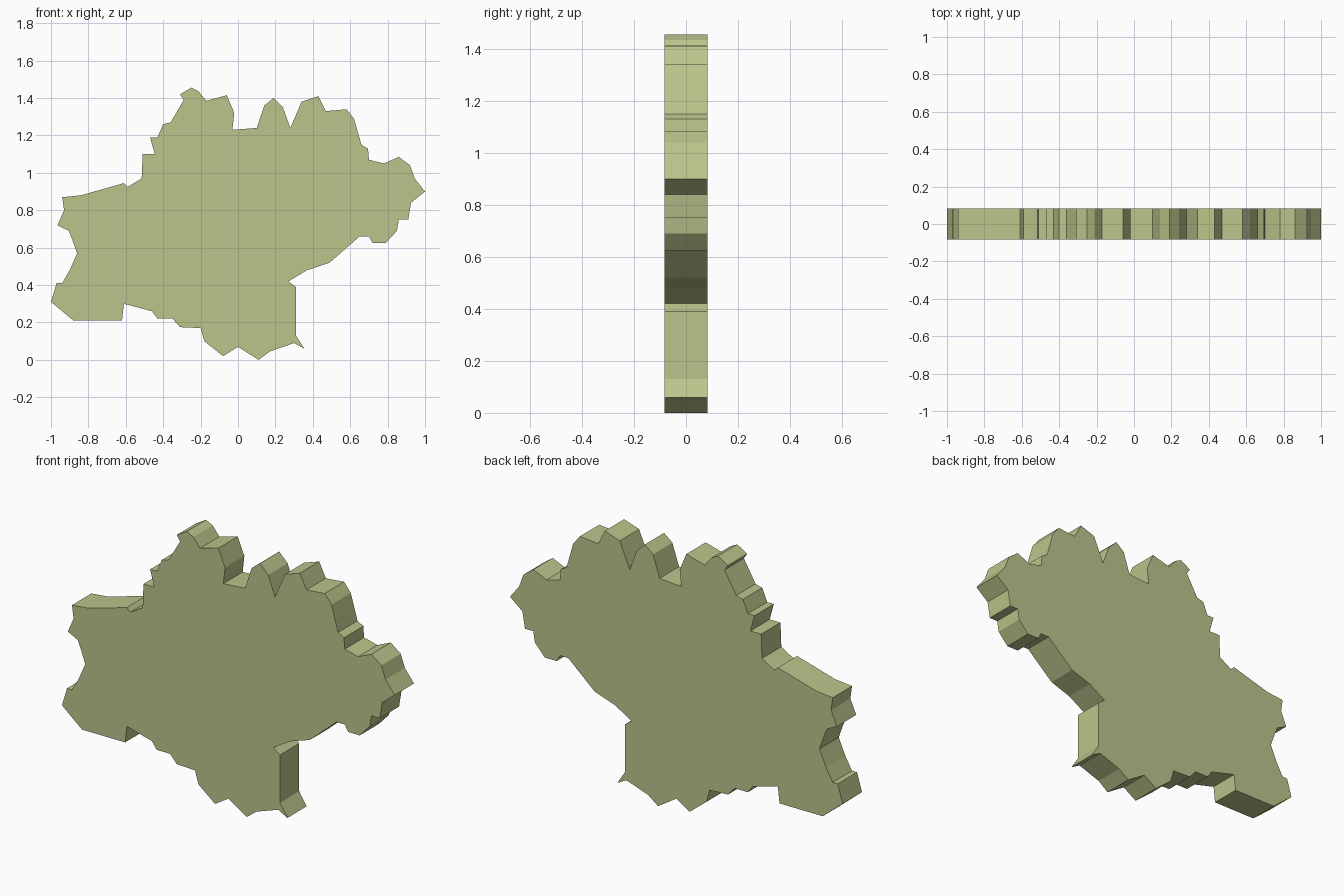
import bpy, bmesh

HALF_DEPTH = 0.083

# Jagged outline of the slab as (x, z), clockwise from the left tip
outline = [
    (-1.0, .31), (-.97, .41), (-.94, .41), (-.90, .48), (-.86, .57), (-.885, .64),
    (-.905, .69), (-.965, .72), (-.93, .80), (-.94, .87), (-.84, .88), (-.61, .945),
    (-.59, .925), (-.515, .97), (-.51, 1.10), (-.445, 1.10), (-.47, 1.19), (-.43, 1.19),
    (-.40, 1.26), (-.36, 1.27), (-.29, 1.39), (-.31, 1.42), (-.25, 1.455), (-.21, 1.435),
    (-.17, 1.385), (-.06, 1.415), (-.02, 1.32), (-.03, 1.23), (.10, 1.24), (.14, 1.36),
    (.19, 1.40), (.24, 1.35), (.28, 1.24), (.34, 1.38), (.43, 1.41), (.47, 1.33),
    (.58, 1.34), (.62, 1.29), (.66, 1.15), (.695, 1.13), (.70, 1.07), (.78, 1.05),
    (.86, 1.085), (.92, 1.04), (.945, .97), (1.0, .90), (.925, .84), (.91, .75),
    (.86, .75), (.85, .69), (.79, .625), (.72, .625), (.70, .66), (.65, .66),
    (.49, .52), (.37, .48), (.27, .42), (.31, .39), (.31, .13), (.355, .06),
    (.30, .09), (.17, .045), (.11, 0), (0, .07), (-.08, .02), (-.18, .10),
    (-.20, .17), (-.31, .175), (-.35, .22), (-.43, .22), (-.46, .26), (-.61, .30),
    (-.62, .21), (-.88, .21),
]

# Solid plate: front outline extruded straight back
bm = bmesh.new()
face = bm.faces.new([bm.verts.new((x, -HALF_DEPTH, z)) for x, z in outline])
new = bmesh.ops.extrude_face_region(bm, geom=[face], use_keep_orig=True)["geom"]
back = [v for v in new if isinstance(v, bmesh.types.BMVert)]
bmesh.ops.translate(bm, verts=back, vec=(0, 2 * HALF_DEPTH, 0))
bmesh.ops.recalc_face_normals(bm, faces=bm.faces)
mesh = bpy.data.meshes.new("map_slab")
bm.to_mesh(mesh)
bm.free()
slab = bpy.data.objects.new("map_slab", mesh)
bpy.context.collection.objects.link(slab)

# Olive green colour
olive = bpy.data.materials.new("olive_green")
olive.diffuse_color = (0.50, 0.56, 0.26, 1)
mesh.materials.append(olive)
